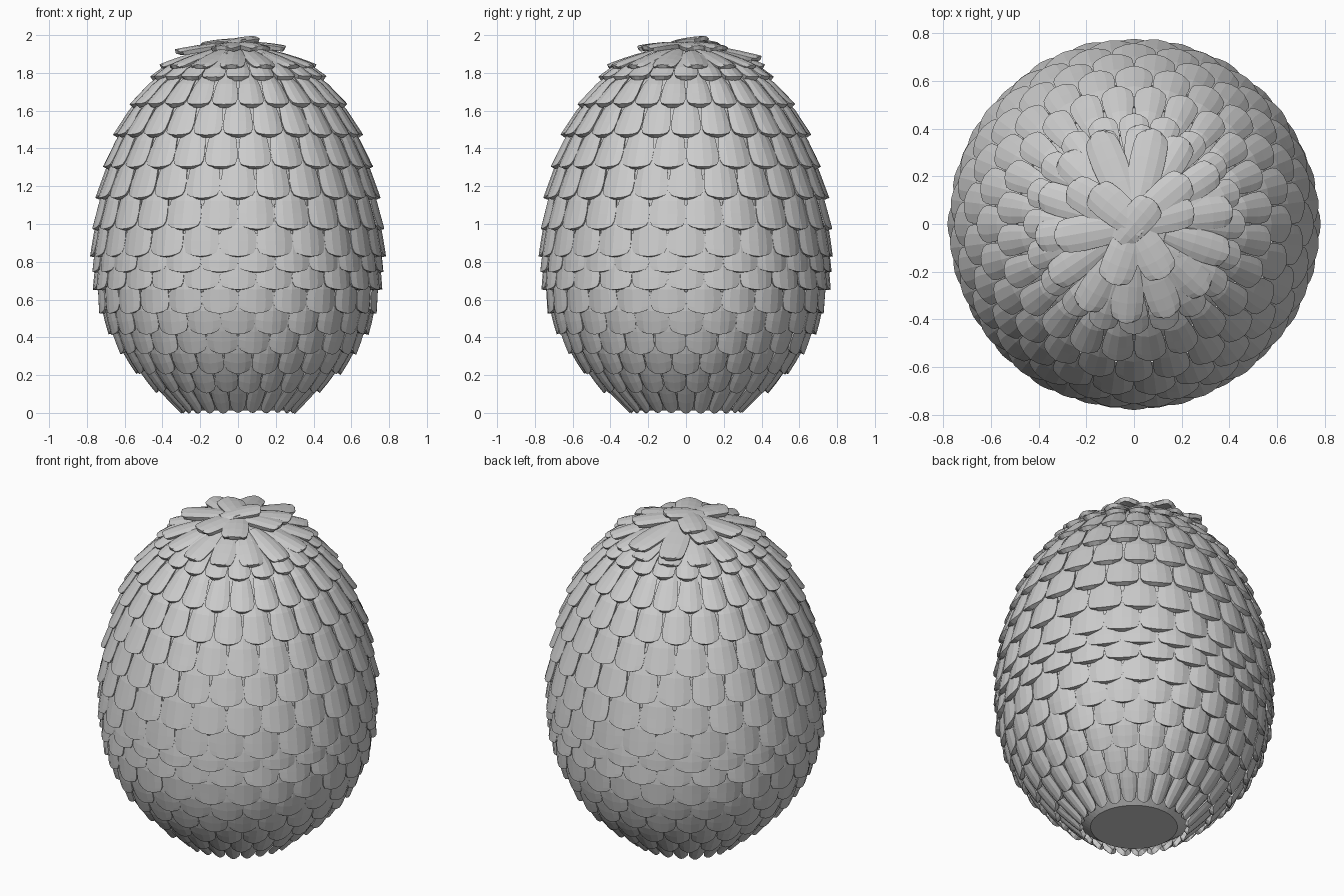
import bpy, bmesh, random
from math import sin, cos, pi, hypot
from mathutils import Vector

if "Cube" in bpy.data.objects:
    bpy.data.objects.remove(bpy.data.objects["Cube"])

random.seed(4)

# Egg profile (radius, height), bottom to top
PROFILE = [(.24, .012), (.36, .10), (.475, .20), (.575, .31), (.64, .42), (.69, .53),
           (.72, .66), (.735, .83), (.732, .97), (.712, 1.13), (.675, 1.29), (.622, 1.45),
           (.55, 1.6), (.455, 1.73), (.36, 1.82), (.22, 1.90), (.1, 1.93), (0, 1.94)]
ARC = [0]
for a, b in zip(PROFILE, PROFILE[1:]):
    ARC.append(ARC[-1] + hypot(b[0] - a[0], b[1] - a[1]))


def at_arc(s):
    i = 0
    while i < len(ARC) - 2 and s > ARC[i + 1]:
        i += 1
    t = (s - ARC[i]) / (ARC[i + 1] - ARC[i])
    a, b = PROFILE[i], PROFILE[i + 1]
    return a[0] + (b[0] - a[0]) * t, a[1] + (b[1] - a[1]) * t


def arc_of_height(z):
    for i in range(len(PROFILE) - 1):
        a, b = PROFILE[i][1], PROFILE[i + 1][1]
        if z <= b:
            return ARC[i] + (ARC[i + 1] - ARC[i]) * (z - a) / (b - a)
    return ARC[-1]


def make_object(name, bm):
    bmesh.ops.recalc_face_normals(bm, faces=bm.faces)
    mesh = bpy.data.meshes.new(name)
    bm.to_mesh(mesh)
    bm.free()
    ob = bpy.data.objects.new(name, mesh)
    bpy.context.collection.objects.link(ob)
    return ob


# Scale outline: position along the scale and relative half width there
ROWS_V = [(0, .68), (.035, .86), (.12, .97), (.3, 1.0), (.55, .93), (.8, .8), (1, .62)]
COLS_U = [-1, -.55, 0, .55, 1]


def add_scale(bm, point):
    grid = [[bm.verts.new(point(u, v, w)) for u in COLS_U] for v, w in ROWS_V]
    for r0, r1 in zip(grid, grid[1:]):
        for i in range(len(COLS_U) - 1):
            bm.faces.new((r0[i], r0[i + 1], r1[i + 1], r1[i]))


def finish_scales(name, bm, thick):
    for f in bm.faces:
        f.normal_update()
    mesh = bpy.data.meshes.new(name)
    bm.to_mesh(mesh)
    bm.free()
    ob = bpy.data.objects.new(name, mesh)
    bpy.context.collection.objects.link(ob)
    sol = ob.modifiers.new("thickness", 'SOLIDIFY')
    sol.thickness, sol.offset = thick, -1
    bev = ob.modifiers.new("soft_edge", 'BEVEL')
    bev.width, bev.segments, bev.limit_method, bev.angle_limit = .008, 2, 'ANGLE', .8


# Egg body
bm = bmesh.new()
N = 48
rings = [[bm.verts.new((r * cos(2 * pi * i / N), r * sin(2 * pi * i / N), z)) for i in range(N)]
         for r, z in PROFILE[:-1]]
for r0, r1 in zip(rings, rings[1:]):
    for i in range(N):
        j = (i + 1) % N
        bm.faces.new((r0[i], r0[j], r1[j], r1[i]))
bm.faces.new(rings[0][::-1])
bm.faces.new(rings[-1])
make_object("egg_body", bm)

# Staggered rows of scales wrapped on the egg: (tip height, length, count)
ROWS = [(.035, .25, 24), (.14, .22, 24), (.235, .22, 24), (.335, .22, 24), (.435, .22, 24),
        (.54, .22, 24), (.66, .2, 24), (.75, .2, 24), (.83, .27, 24), (.97, .27, 24),
        (1.13, .28, 24), (1.29, .27, 24), (1.455, .27, 24), (1.61, .26, 24), (1.75, .26, 20)]
bm = bmesh.new()
for k, (z, length, count) in enumerate(ROWS):
    s0 = arc_of_height(z)
    half = pi / count * .98
    for i in range(count):
        ang = 2 * pi * (i + .5 * (k % 2)) / count - pi / 2
        tilt = random.uniform(-.004, .004)

        def point(u, v, w):
            s = s0 + length * (v + .04 * u * u * (1 - v))
            r, h = at_arc(s)
            ra, ha = at_arc(max(s - .05, 0))
            rb, hb = at_arc(s + .05)
            d = hypot(rb - ra, hb - ha)
            nr, nz = (hb - ha) / d, (ra - rb) / d
            off = .046 - .036 * v - .016 * u * u * w + tilt * (1 - v)
            r, h = r + nr * off, h + nz * off
            t = ang + u * w * half
            return Vector((r * cos(t), r * sin(t), h))
        add_scale(bm, point)
finish_scales("body_scales", bm, .028)

# Loose flat petals at the crown: (angle deg, inner r, tip r, inner z, tip z, half width)
petals = [(360 * i / 14 + 8, .14, .42, 1.93, 1.845, .068) for i in range(14)]
petals += [(a, .0, t, 1.965, 1.945, .075) for a, t in
           ((15, .26), (78, .41), (112, .42), (150, .32), (190, .34), (250, .27), (300, .26), (40, .3))]
petals = [(a, r0, r1, z0, z1 - max(0, r1 - .3) * .5 if r0 == 0 else z1, w)
          for a, r0, r1, z0, z1, w in petals]
petals += [(50, -.1, .13, 1.965, 1.995, .07), (140, -.05, .23, 1.98, 1.965, .075)]
bm = bmesh.new()
for deg, r0, r1, z0, z1, hw in petals:
    a = deg * pi / 180
    out, side = Vector((cos(a), sin(a), 0)), Vector((-sin(a), cos(a), 0))

    def point(u, v, w):
        r = r1 + (r0 - r1) * (v + .06 * u * u * (1 - v))
        h = z1 + (z0 - z1) * v + .03 * v * (1 - v) - .014 * u * u
        return out * r + side * (u * w * hw) + Vector((0, 0, h))
    add_scale(bm, point)
finish_scales("crown_petals", bm, .024)
